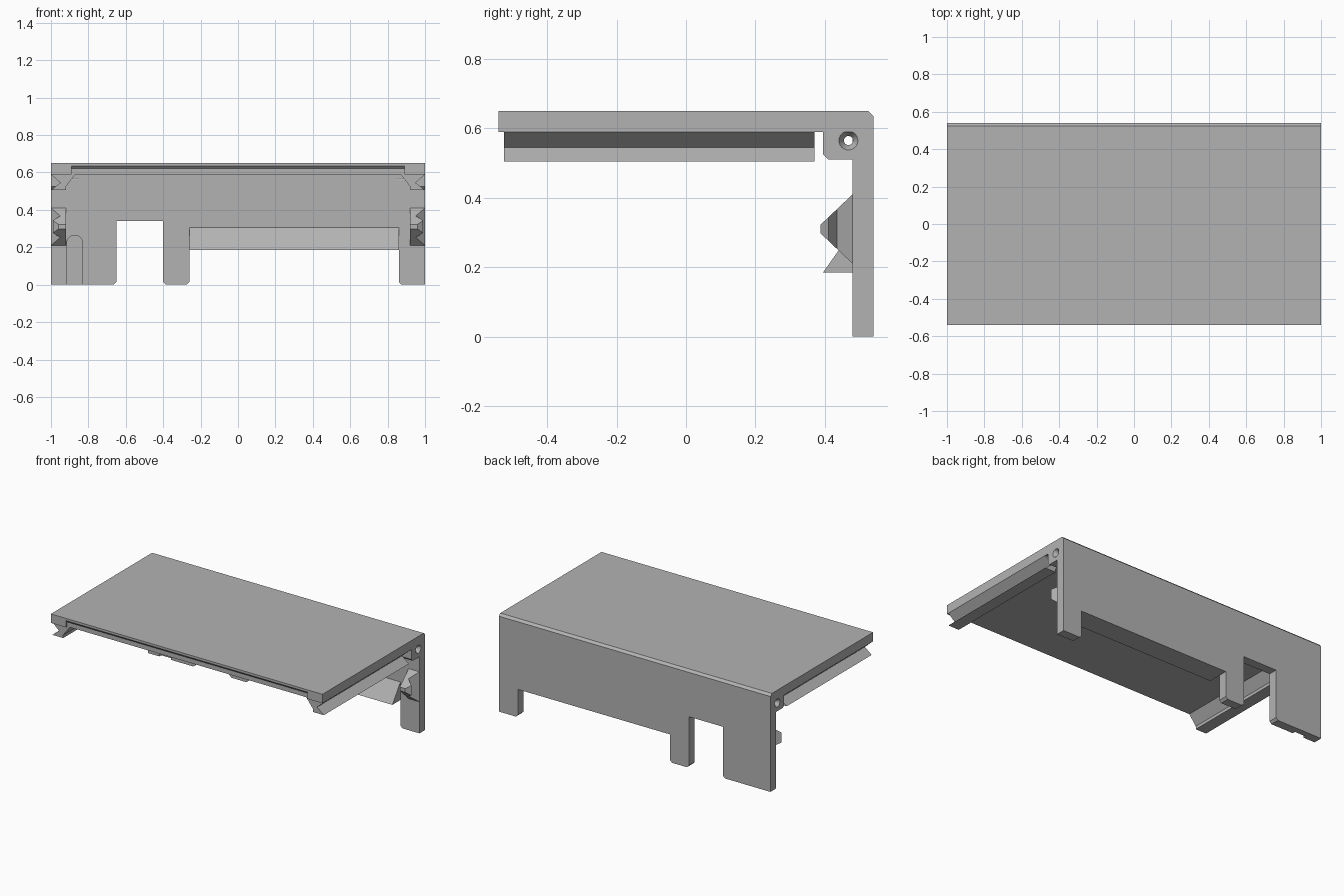
import bpy, bmesh, math
from mathutils import Matrix

cube = bpy.data.objects.get("Cube")
if cube:
    bpy.data.objects.remove(cube, do_unlink=True)

grey = bpy.data.materials.new("light grey")
grey.use_nodes = True
colour = (0.45, 0.45, 0.45, 1)
grey.diffuse_color = colour
grey.node_tree.nodes["Principled BSDF"].inputs["Base Color"].default_value = colour


def finish(name, bm):
    bmesh.ops.recalc_face_normals(bm, faces=bm.faces)
    mesh = bpy.data.meshes.new(name)
    bm.to_mesh(mesh)
    bm.free()
    mesh.materials.append(grey)
    obj = bpy.data.objects.new(name, mesh)
    bpy.context.collection.objects.link(obj)
    return obj


def loft(name, start, end):
    """Solid between two matching outlines."""
    bm = bmesh.new()
    a = [bm.verts.new(p) for p in start]
    b = [bm.verts.new(p) for p in end]
    bm.faces.new(a)
    bm.faces.new(b)
    for i in range(len(a)):
        j = (i + 1) % len(a)
        bm.faces.new((a[i], a[j], b[j], b[i]))
    return finish(name, bm)


def along_x(name, outline, x0, x1):
    return loft(name, [(x0, y, z) for y, z in outline], [(x1, y, z) for y, z in outline])


def along_y(name, outline, y0, y1):
    return loft(name, [(x, y0, z) for x, z in outline], [(x, y1, z) for x, z in outline])


def cut(target, cutter):
    cutter.hide_render = True
    mod = target.modifiers.new("cut", "BOOLEAN")
    mod.operation = "DIFFERENCE"
    mod.solver = "EXACT"
    mod.object = cutter
    graph = bpy.context.evaluated_depsgraph_get()
    mesh = bpy.data.meshes.new_from_object(target.evaluated_get(graph))
    target.modifiers.clear()
    target.data = mesh
    bpy.data.objects.remove(cutter, do_unlink=True)


BACK, WALL, TOP, UNDER, REAR_EDGE = 0.54, 0.48, 0.65, 0.59, 0.525
C = 0.015

# Top panel with a bevelled rear edge and a shallow recess along the front
top = along_x("top_panel", [(-BACK, UNDER), (-BACK, TOP), (REAR_EDGE, TOP),
                            (BACK, TOP - C), (BACK, UNDER)], -1, 1)
cut(top, along_x("recess_cutter", [(-0.6, 0.635), (-BACK, 0.635), (-0.525, 0.62),
                                   (-0.525, 0.5), (-0.6, 0.5)], -0.89, 0.89))

# Rear wall with two openings between its legs
LEDGE = 0.185
wall = along_y("rear_wall", [
    (-1, UNDER), (-1, 0), (-0.65 - C, 0), (-0.65, C), (-0.65, 0.34),
    (-0.4, 0.34), (-0.4, C), (-0.4 + C, 0), (-0.26 - C, 0), (-0.26, C),
    (-0.26, LEDGE), (0.86, LEDGE), (0.86, C), (0.86 + C, 0), (1, 0), (1, UNDER)],
    WALL, BACK)

# Round-topped groove in the front of the wall
radius, centre = 0.042, -0.873
slot = [(centre - radius, -0.1), (centre + radius, -0.1)]
for i in range(17):
    a = math.pi * i / 16
    slot.append((centre + radius * math.cos(a), 0.222 + radius * math.sin(a)))
cut(wall, along_y("groove_cutter", slot, WALL - 0.05, WALL + 0.02))

# Sloping ledge above the wide opening
along_x("sloping_ledge", [(WALL, 0.305), (0.395, LEDGE), (WALL, LEDGE)], -0.26, 0.86)

for side, s in (("left", 1), ("right", -1)):
    # Grooved rail under the panel edge
    rail = [(1, UNDER), (0.95, 0.545), (1, 0.505), (0.92, 0.505), (0.92, 0.525), (0.87, UNDER)]
    along_y(side + "_rail", [(s * x, z) for x, z in rail], -0.525, 0.37)

    # Corner block with a countersunk through hole
    block = along_x(side + "_corner_block", [
        (WALL, 0.51), (0.41, 0.51), (0.395, 0.525), (0.395, UNDER), (WALL, UNDER)],
        s * 0.92, s)
    for part in (block, wall):
        for r1, r2, x, depth in ((0.013, 0.013, 0.95, 0.2), (0.01, 0.028, 0.986, 0.03)):
            bm = bmesh.new()
            place = (Matrix.Translation((s * x, 0.468, 0.565))
                     @ Matrix.Rotation(s * math.pi / 2, 4, "Y"))
            bmesh.ops.create_cone(bm, cap_ends=True, segments=24, radius1=r1,
                                  radius2=r2, depth=depth, matrix=place)
            cut(part, finish("hole_cutter", bm))

    # Tapered notched catch on the wall
    catch = [(1, WALL), (0.95, 0.435), (0.99, 0.41), (0.96, 0.388), (0.92, 0.388), (0.92, WALL)]
    taper = 0.95
    loft(side + "_catch",
         [(s * x, y, 0.21 + (WALL - y) * taper) for x, y in catch],
         [(s * x, y, 0.41 - (WALL - y) * taper) for x, y in catch])
